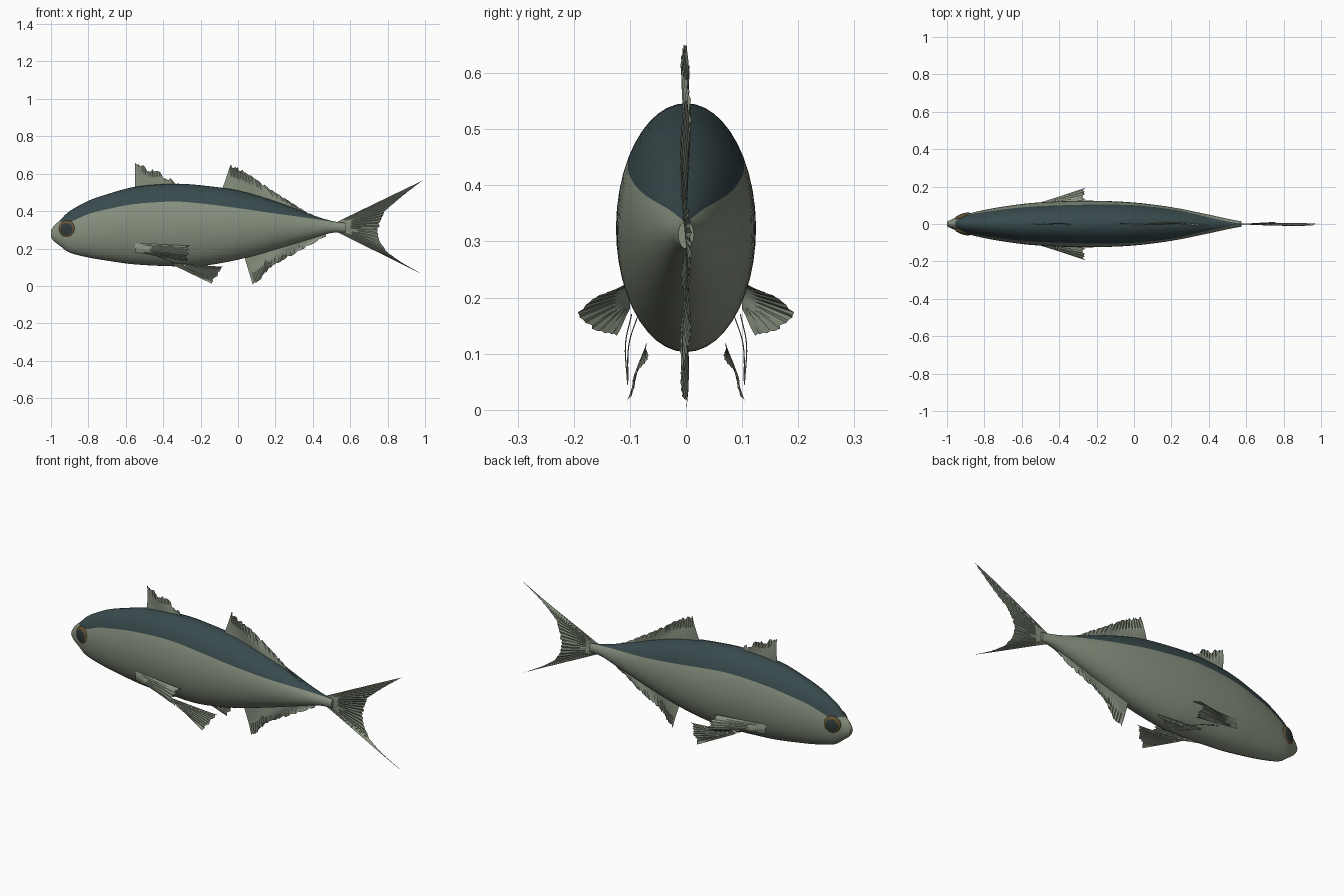
import bpy, bmesh, math, random
from mathutils import Vector, Matrix

random.seed(4)
cube = bpy.data.objects.get("Cube")
if cube:
    bpy.data.objects.remove(cube, do_unlink=True)


def material(name, rgb):
    mat = bpy.data.materials.new(name)
    mat.use_nodes = True
    mat.diffuse_color = (*rgb, 1)
    mat.node_tree.nodes["Principled BSDF"].inputs["Base Color"].default_value = (*rgb, 1)
    return mat


SKIN = material("silver green", (.24, .28, .21))
BACK = material("dark slate", (.04, .068, .073))
RING = material("eye brown", (.13, .085, .035))
PUPIL = material("eye dark", (.03, .043, .045))


def spline(points, t):
    """Smooth curve through points, t from 0 to 1."""
    p = [Vector(q) for q in points]
    s = t * (len(p) - 1)
    i = min(int(s), len(p) - 2)
    f = s - i
    b, c = p[i], p[i + 1]
    a = p[i - 1] if i else b * 2 - c
    d = p[i + 2] if i + 2 < len(p) else c * 2 - b
    return b + (c - a) * (f / 2) + (a * 2 - b * 5 + c * 4 - d) * (f * f / 2) \
        + (b * 3 - a - c * 3 + d) * (f ** 3 / 2)


def finish(name, bm, mats, angle, mirrored=False):
    mesh = bpy.data.meshes.new(name)
    bm.to_mesh(mesh)
    bm.free()
    for m in mats:
        mesh.materials.append(m)
    ob = bpy.data.objects.new(name, mesh)
    bpy.context.collection.objects.link(ob)
    bpy.ops.object.select_all(action='DESELECT')
    ob.select_set(True)
    bpy.context.view_layer.objects.active = ob
    bpy.ops.object.shade_smooth_by_angle(angle=math.radians(angle))
    if mirrored:
        mod = ob.modifiers.new("mirror", 'MIRROR')
        mod.use_axis = (False, True, False)
        mod.use_mirror_merge = False
    return ob


# Body: oval rings; each station is x, top, bottom, half width, colour line height
STATIONS = [
    (-1, .295, .26, .012, .3), (-.985, .32, .24, .02, .325),
    (-.95, .353, .213, .034, .345), (-.9, .4, .178, .052, .342),
    (-.8, .455, .152, .075, .384), (-.7, .49, .135, .093, .41),
    (-.55, .53, .115, .112, .438), (-.35, .546, .105, .123, .451),
    (-.2, .538, .106, .124, .441), (0, .51, .14, .115, .416),
    (.2, .452, .195, .09, .387), (.4, .378, .255, .05, .36),
    (.5, .348, .283, .028, .344), (.575, .336, .287, .014, .335),
]
LIGHT, DARK = 30, 14


def body():
    bm = bmesh.new()
    rings, steps = [], (len(STATIONS) - 1) * 5
    for k in range(steps + 1):
        x, top, low, w, line = spline(STATIONS, k / steps)
        mid, h = (top + low) / 2, (top - low) / 2
        b = math.asin(max(-.9, min(.99, (line - mid) / h)))
        sweep = math.pi + 2 * b
        angles = [b - sweep * i / LIGHT for i in range(LIGHT)]
        angles += [b - sweep - (math.tau - sweep) * i / DARK for i in range(DARK)]
        rings.append([bm.verts.new((x, w * math.cos(a), mid + h * math.sin(a)))
                      for a in angles])
    n = LIGHT + DARK
    for r, s in zip(rings, rings[1:]):
        for i in range(n):
            j = (i + 1) % n
            f = bm.faces.new((r[i], r[j], s[j], s[i]))
            f.material_index = int(i >= LIGHT and r[0].co.x > -.96)
    bm.faces.new(rings[0])
    bm.faces.new(rings[-1])
    bmesh.ops.recalc_face_normals(bm, faces=bm.faces)
    finish("body", bm, (SKIN, BACK), 50)


# Fins: thin pleated sheets of rays running from a base line to a ragged edge
def fin(name, base, edge, rays, jag, wave, mirrored=False):
    if len(base[0]) == 2:
        base, edge = ([(x, 0, z) for x, z in line] for line in (base, edge))
    bm = bmesh.new()
    rows, cols = 6, []
    for i in range(rays + 1):
        t = i / rays
        root, tip = spline(base, t), spline(edge, t)
        inner = 0 < i < rays
        if inner:
            tip -= (tip - root).normalized() * jag * random.random()
        col = []
        for j in range(rows + 1):
            v = j / rows
            co = root.lerp(tip, v)
            co.y += wave * v * math.sin(t * 9 + v * 3)
            co.y += (.002 if i % 2 else -.002) * v * inner
            col.append(bm.verts.new(co))
        cols.append(col)
    for a, b in zip(cols, cols[1:]):
        for j in range(rows):
            bm.faces.new((a[j], b[j], b[j + 1], a[j + 1]))
    finish(name, bm, (SKIN,), 25, mirrored)


# Eyes: flattened domes with a coloured rim, turned to follow the head
def eyes():
    bm = bmesh.new()
    bmesh.ops.create_uvsphere(bm, u_segments=28, v_segments=20, radius=.046)
    for f in bm.faces:
        f.material_index = int(f.calc_center_median().xy.length < .034)
    turn = Matrix.Rotation(.3, 4, 'Z') @ Matrix.Rotation(math.radians(-90), 4, 'X')
    place = Matrix.Translation((-.913, .04, .304))
    bm.transform(place @ turn @ Matrix.Diagonal((1, 1, .36, 1)))
    finish("eyes", bm, (RING, PUPIL), 60, True)


# Filaments: fine threads that hold the belly fins
def filament(name, points):
    curve = bpy.data.curves.new(name, 'CURVE')
    curve.dimensions = '3D'
    curve.bevel_depth = .001
    curve.bevel_resolution = 0
    path = curve.splines.new('POLY')
    path.points.add(12)
    for i, p in enumerate(path.points):
        p.co = (*spline(points, i / 12), 1)
    curve.materials.append(SKIN)
    bpy.context.collection.objects.link(bpy.data.objects.new(name, curve))


body()
eyes()
fin("front_dorsal_fin", [(-.55, .5), (-.3, .53)],
    [(-.55, .658), (-.47, .635), (-.39, .598), (-.3, .545)], 26, .03, .005)
fin("rear_dorsal_fin", [(-.09, .5), (.45, .34)],
    [(-.04, .648), (0, .635), (.053, .61), (.128, .55), (.224, .49), (.315, .43), (.43, .362)],
    44, .02, .008)
fin("anal_fin", [(.03, .17), (.47, .28)],
    [(.08, .003), (.125, .035), (.16, .08), (.224, .125), (.3, .168), (.384, .215), (.47, .265)],
    44, .014, .008)
fin("tail_fin", [(.535, .345), (.535, .285)],
    [(.99, .565), (.9, .495), (.805, .415), (.765, .35), (.755, .28), (.785, .2),
     (.87, .13), (.99, .06)], 50, .012, .009)
fin("pectoral_fins", [(-.55, .1, .228), (-.55, .1, .18)],
    [(-.255, .12, .215), (-.26, .165, .2), (-.26, .19, .168), (-.265, .16, .14),
     (-.28, .125, .132)], 24, .02, .003, True)
fin("pelvic_fins", [(-.36, .07, .122), (-.34, .074, .108)],
    [(-.075, .068, .102), (-.1, .085, .065), (-.14, .108, .012)], 20, .014, .004, True)
for side, label in ((1, "back"), (-1, "front")):
    for k in (0, .012):
        filament(f"{label}_filament", [(-.46 + k, side * (.085 + k), .17),
                                       (-.32, side * (.102 + k / 2), .115),
                                       (-.16, side * .104, .045)])
